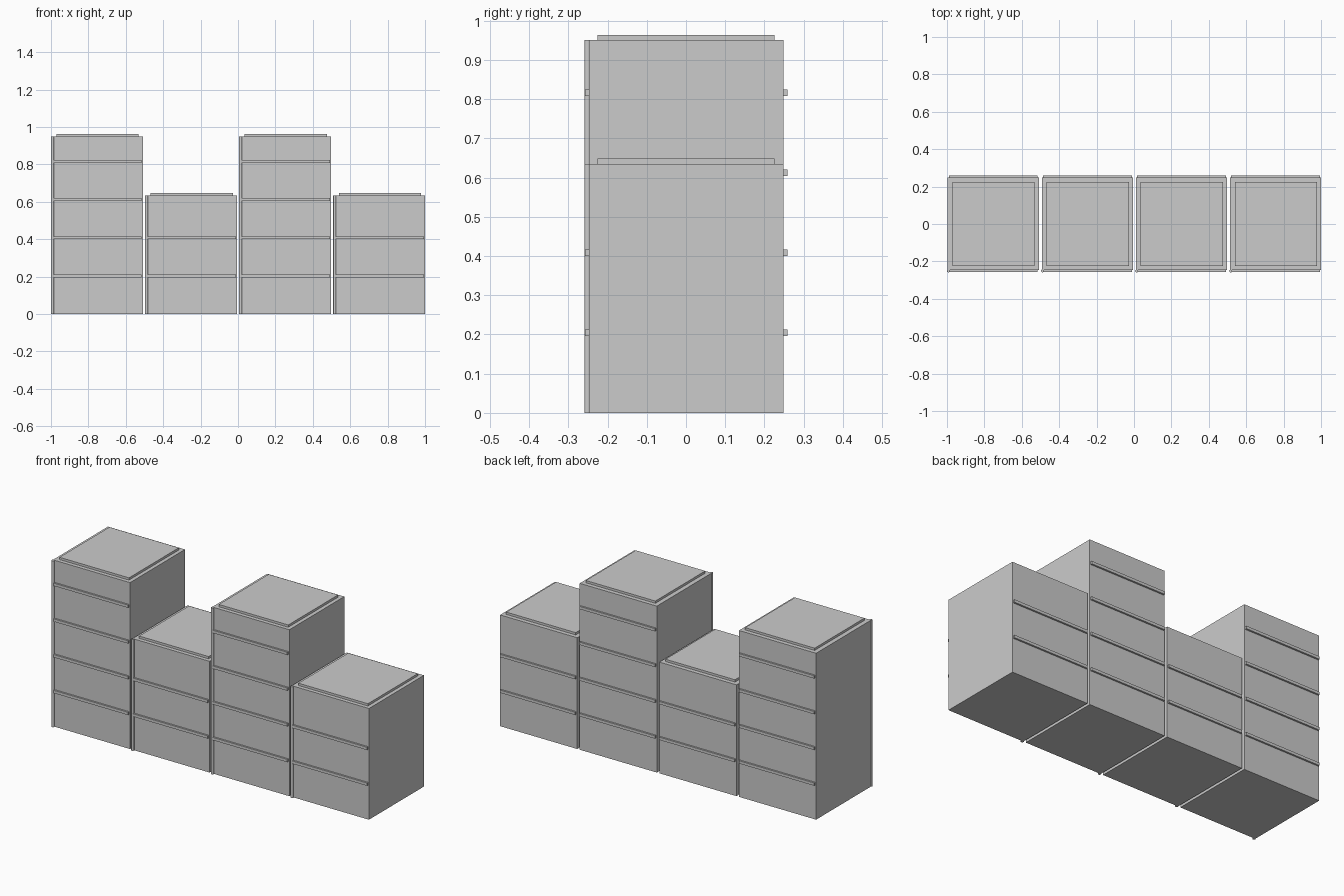
import bpy

if "Cube" in bpy.data.objects:
    bpy.data.objects.remove(bpy.data.objects["Cube"])

grey = bpy.data.materials.new("light grey")
grey.diffuse_color = (0.6, 0.6, 0.6, 1)
grey.use_nodes = True
grey.node_tree.nodes["Principled BSDF"].inputs["Base Color"].default_value = grey.diffuse_color

PITCH = 0.503      # spacing between neighbouring blocks
WIDTH = 0.487      # body width


def finish(name):
    ob = bpy.context.object
    ob.name = name
    ob.data.materials.append(grey)
    return ob


def box(name, x0, x1, y0, y1, z0, z1):
    bpy.ops.mesh.primitive_cube_add(
        size=1, location=((x0 + x1) / 2, (y0 + y1) / 2, (z0 + z1) / 2))
    bpy.context.object.scale = (x1 - x0, y1 - y0, z1 - z0)
    bpy.ops.object.transform_apply(location=False, rotation=False, scale=True)
    return finish(name)


def post(name, x, y, radius, height):
    bpy.ops.mesh.primitive_cylinder_add(
        vertices=16, radius=radius, depth=height, location=(x, y, height / 2))
    bpy.ops.object.shade_smooth_by_angle()
    return finish(name)


# Alternating tall and short blocks in a row
for i, (height, ledges) in enumerate([(0.95, 4), (0.635, 3 - 1)] * 2):
    left = -1 + i * PITCH
    x0, x1 = left + 0.004, left + 0.004 + WIDTH
    box("block_body", x0, x1, -0.247, 0.249, 0, height)
    # Raised roof slab
    box("roof_slab", x0 + 0.026, x1 - 0.022, -0.225, 0.225, height - 0.01, height + 0.013)
    # Round pipe on the front left corner
    post("corner_pipe", left + 0.008, -0.251, 0.008, height)
    # Floor ledges on front and back
    for k in range(ledges):
        z = 0.204 * (k + 1)
        for side, y0, y1 in (("front", -0.257, -0.24), ("back", 0.24, 0.259)):
            box(side + "_ledge", x0 + 0.006, x1 - 0.006, y0, y1, z - 0.008, z + 0.008)
